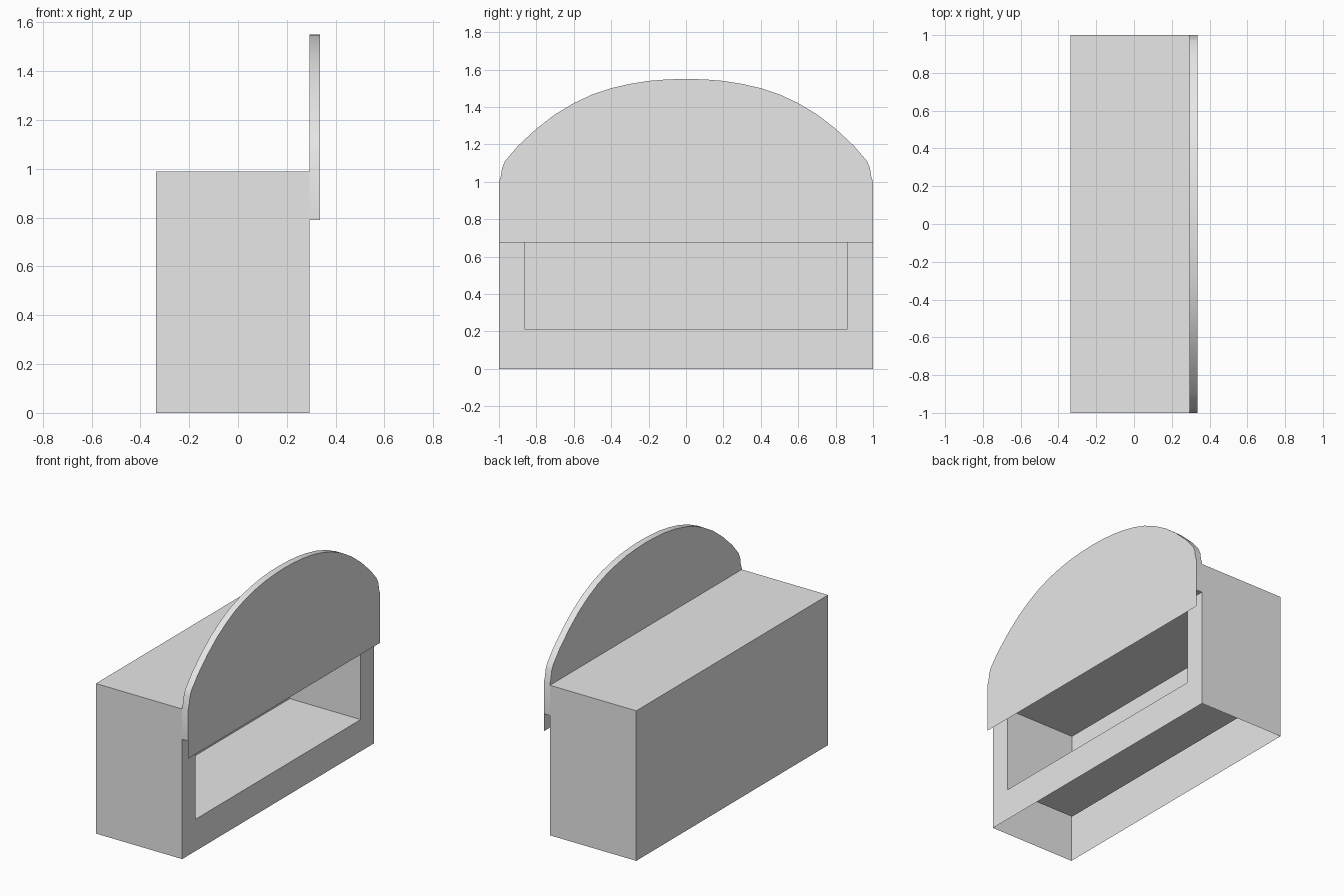
import bpy, bmesh, math

cube = bpy.data.objects.get("Cube")
if cube:
    bpy.data.objects.remove(cube, do_unlink=True)

GREY = (0.8, 0.8, 0.8, 1.0)
mat = bpy.data.materials.new("plain grey")
mat.use_nodes = True
mat.diffuse_color = GREY
mat.node_tree.nodes["Principled BSDF"].inputs["Base Color"].default_value = GREY

BACK, FACE, OUTER = -0.337, 0.293, 0.337   # x planes
TOP, WALL, RIM = 0.99, 0.14, 0.21          # body height and opening margins
BOARD_LOW, APRON_LOW = 0.79, 0.675


def finish(name, bm):
    mesh = bpy.data.meshes.new(name)
    bm.to_mesh(mesh)
    bm.free()
    mesh.materials.append(mat)
    obj = bpy.data.objects.new(name, mesh)
    bpy.context.collection.objects.link(obj)
    return obj


def box(bm, x0, x1, half, z0, z1):
    """Add a box and return its faces keyed by outward direction."""
    verts = bmesh.ops.create_cube(bm, size=1)["verts"]
    for v in verts:
        v.co = (x1 if v.co.x > 0 else x0,
                half if v.co.y > 0 else -half,
                z1 if v.co.z > 0 else z0)
    bm.normal_update()
    faces = {f for v in verts for f in v.link_faces}
    return {tuple(round(c) for c in f.normal): f for f in faces}


# Body: shell open underneath, with a recessed bin in its +x face
bm = bmesh.new()
shell = box(bm, BACK, FACE, 1, 0, TOP)
bin_faces = box(bm, BACK + 0.113, FACE, 1 - WALL, RIM, TOP - RIM)
outer_loop = list(shell[1, 0, 0].edges)
inner_loop = list(bin_faces[1, 0, 0].edges)
bmesh.ops.delete(bm, geom=[shell[0, 0, -1], shell[1, 0, 0], bin_faces[1, 0, 0]],
                 context='FACES_ONLY')
bmesh.ops.reverse_faces(bm, faces=[f for k, f in bin_faces.items() if k != (1, 0, 0)])
bmesh.ops.bridge_loops(bm, edges=outer_loop + inner_loop)
finish("counter_body", bm)

# Board: mirrored arched outline, extruded along x
half = [(1, BOARD_LOW), (1, 1), (0.99, 1.03), (0.983, 1.075), (0.968, 1.11),
        (0.9, 1.19), (0.8, 1.283), (0.7, 1.36), (0.6, 1.42), (0.5, 1.467),
        (0.4, 1.5), (0.3, 1.523), (0.2, 1.539), (0.1, 1.547), (0, 1.55)]
outline = half + [(-y, z) for y, z in reversed(half[:-1])]
bm = bmesh.new()
face = bm.faces.new([bm.verts.new((FACE, y, z)) for y, z in outline])
ext = bmesh.ops.extrude_face_region(bm, geom=[face], use_keep_orig=True)
for v in ext["geom"]:
    if isinstance(v, bmesh.types.BMVert):
        v.co.x = OUTER
bmesh.ops.recalc_face_normals(bm, faces=bm.faces)
board = finish("arched_board", bm)
bpy.context.view_layer.objects.active = board
board.select_set(True)
bpy.ops.object.shade_smooth_by_angle(angle=math.radians(35))

# Apron: thin sheet continuing the board's outer face downward
bm = bmesh.new()
bm.faces.new([bm.verts.new((OUTER, y, z)) for y, z in
              ((-1, APRON_LOW), (1, APRON_LOW), (1, BOARD_LOW), (-1, BOARD_LOW))])
finish("board_apron", bm)
